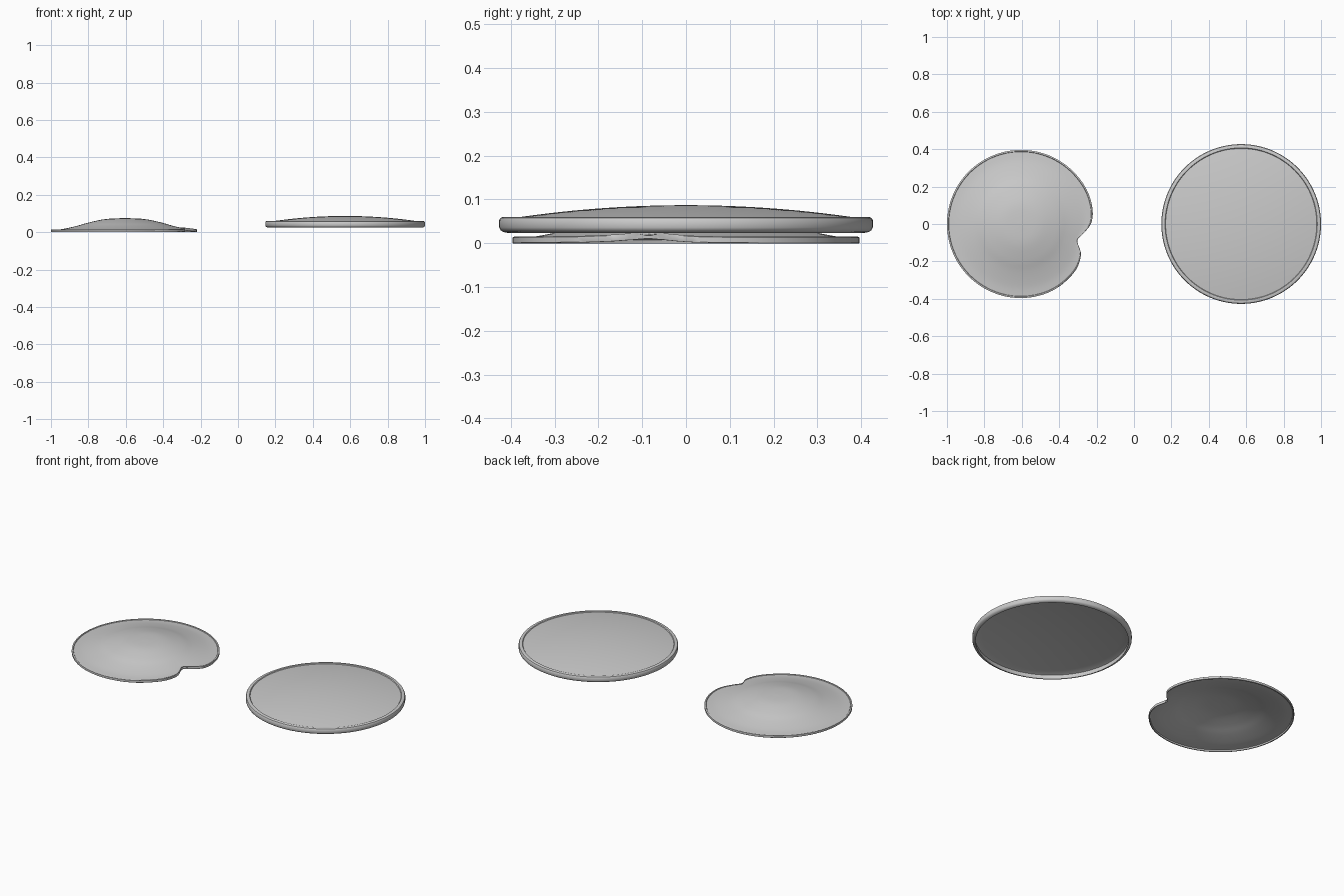
import bpy, bmesh, math

if "Cube" in bpy.data.objects:
    bpy.data.objects.remove(bpy.data.objects["Cube"])

SEG = 144


def smooth(points, n):
    """Catmull-Rom sampling of (x, y) points."""
    out = []
    for i in range(len(points) - 1):
        p = [points[max(0, min(len(points) - 1, i + k))] for k in (-1, 0, 1, 2)]
        for s in range(n):
            t = s / n
            out.append(tuple(0.5 * (2 * b + (c - a) * t + (2 * a - 5 * b + 4 * c - d) * t * t
                                    + (3 * b - a - 3 * c + d) * t ** 3)
                             for a, b, c, d in zip(*p)))
    return out + [points[-1]]


def revolve(name, profile, centre, radius, scale_at=lambda a: 1.0, lift_at=lambda a, f: 0.0):
    """Spin a profile whose first and last points lie on the axis."""
    bm = bmesh.new()
    angles = [2 * math.pi * i / SEG for i in range(SEG)]
    rings = []
    for r, z in profile[1:-1]:
        ring = []
        for a in angles:
            f = r / radius
            k = 1 + (scale_at(a) - 1) * f ** 5
            ring.append(bm.verts.new((r * k * math.cos(a), r * k * math.sin(a),
                                      z + lift_at(a, f))))
        rings.append(ring)
    first = bm.verts.new((0, 0, profile[0][1]))
    last = bm.verts.new((0, 0, profile[-1][1]))
    for i in range(SEG):
        j = (i + 1) % SEG
        bm.faces.new((first, rings[0][i], rings[0][j]))
        bm.faces.new((last, rings[-1][j], rings[-1][i]))
        for a, b in zip(rings, rings[1:]):
            bm.faces.new((a[i], b[i], b[j], a[j]))
    bmesh.ops.recalc_face_normals(bm, faces=bm.faces[:])
    mesh = bpy.data.meshes.new(name)
    bm.to_mesh(mesh)
    bm.free()
    obj = bpy.data.objects.new(name, mesh)
    obj.location = centre
    bpy.context.collection.objects.link(obj)
    bpy.ops.object.select_all(action='DESELECT')
    obj.select_set(True)
    bpy.context.view_layer.objects.active = obj
    bpy.ops.object.shade_smooth_by_angle(angle=math.radians(35))
    return obj


# Domed round lid with a rounded hollow skirt
def dome(r):
    return 0.087 - 0.188 * r * r


top = [(r, dome(r)) for r in [0.404 * i / 14 for i in range(15)]]
skirt = [(0.407, 0.0605), (0.418, 0.0605), (0.424, 0.058), (0.427, 0.053), (0.427, 0.036),
         (0.424, 0.030), (0.417, 0.0255), (0.409, 0.024), (0.412, 0.030), (0.413, 0.050)]
inside = [(r, z - 0.003) for r, z in reversed(top)]
revolve("round_lid", top + skirt + inside, (0.573, 0, 0), 0.427)

# Notched shell: outline as angle / radius factor near the notch
notch = smooth([(-90, 1), (-65, .995), (-52, .981), (-38.4, .962), (-27.5, .912), (-23, .863),
                (-16.1, .785), (-9.1, .846), (0, .942), (9.5, .982), (25, 1), (40, 1)], 8)


def notch_scale(a):
    d = math.degrees(a)
    d = d - 360 if d > 180 else d
    for (a0, s0), (a1, s1) in zip(notch, notch[1:]):
        if a0 <= d <= a1:
            return s0 + (s1 - s0) * (d - a0) / (a1 - a0)
    return 1.0


def notch_lift(a, f):
    return 0.055 * (1 - notch_scale(a)) * f ** 5


# Bell-shaped top, thin rim and hollow underside
bell = smooth([(0, .0755), (.1, .071), (.19, .053), (.25, .036), (.3, .024),
               (.345, .0155), (.386, .0115)], 4)
rim = [(.388, .015), (.393, .015), (.396, .013), (.396, .001), (.395, 0), (.389, 0), (.387, .008)]
under = [(r, z - 0.003) for r, z in reversed(bell)]
revolve("notched_shell", bell + rim + under, (-0.604, 0, 0), 0.396, notch_scale, notch_lift)
